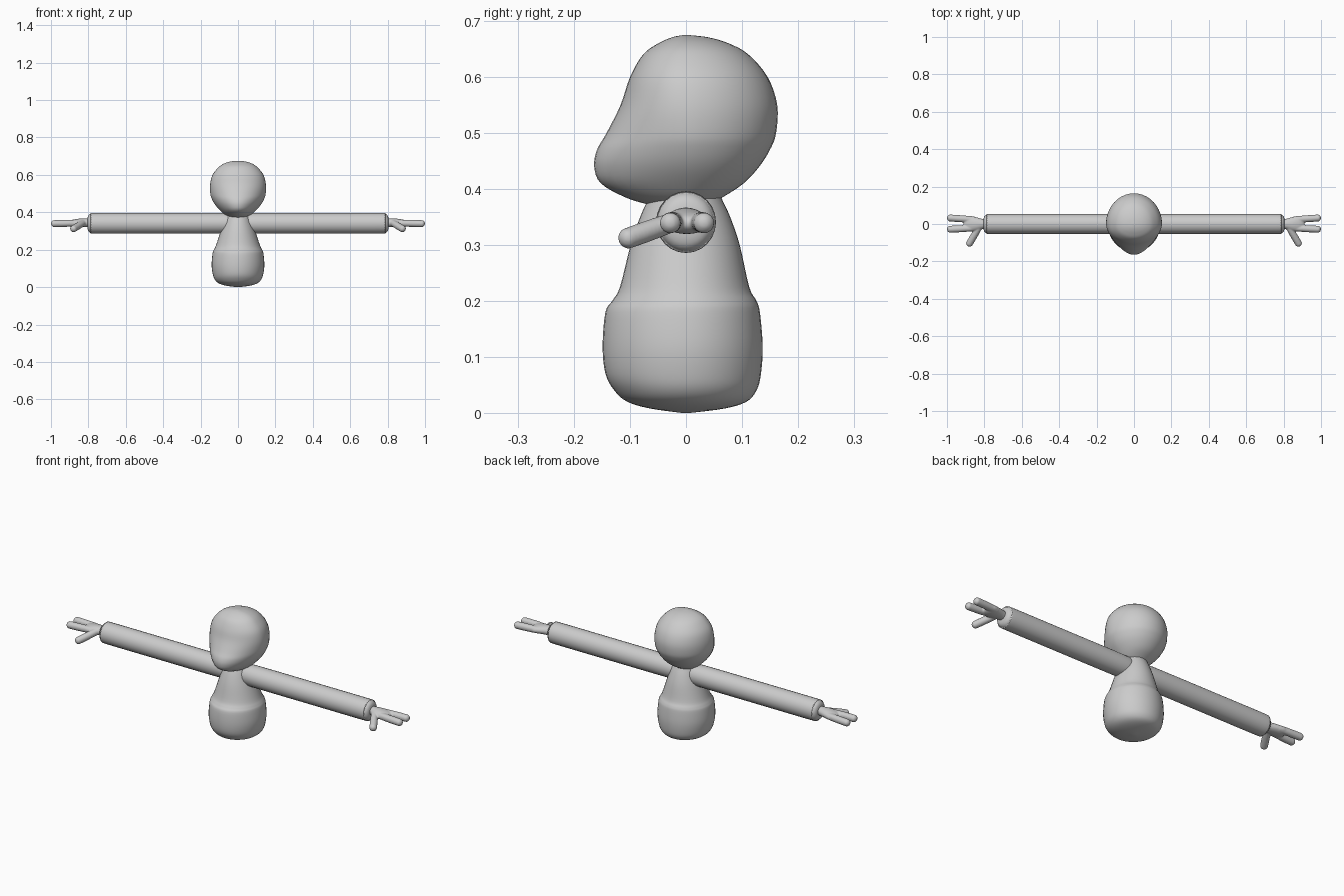
import bpy, bmesh, math
from mathutils import Vector

if "Cube" in bpy.data.objects:
    bpy.data.objects.remove(bpy.data.objects["Cube"])

SEG = 40


def loft(name, rings):
    """Skin a list of closed rings into a smooth capped mesh."""
    bm = bmesh.new()
    rows = [[bm.verts.new(p) for p in ring] for ring in rings]
    n = len(rows[0])
    for a, b in zip(rows, rows[1:]):
        for i in range(n):
            j = (i + 1) % n
            bm.faces.new((a[i], a[j], b[j], b[i]))
    bm.faces.new(rows[0][::-1])
    bm.faces.new(rows[-1])
    bmesh.ops.recalc_face_normals(bm, faces=bm.faces)
    for f in bm.faces:
        f.smooth = True
    me = bpy.data.meshes.new(name)
    bm.to_mesh(me)
    bm.free()
    ob = bpy.data.objects.new(name, me)
    bpy.context.collection.objects.link(ob)
    return ob


def refine(rows, steps=4):
    """Catmull-Rom interpolation through section rows."""
    out = []
    for i in range(len(rows) - 1):
        p = [rows[max(i - 1, 0)], rows[i], rows[i + 1], rows[min(i + 2, len(rows) - 1)]]
        for k in range(steps):
            t = k / steps
            out.append([0.5 * (2 * b + (c - a) * t + (2 * a - 5 * b + 4 * c - d) * t * t
                               + (3 * b - a - 3 * c + d) * t ** 3) for a, b, c, d in zip(*p)])
    return out + [rows[-1]]


def upright(name, rows):
    """Rows: z, front depth, back depth, half width, front pinch."""
    rings = []
    for z, yf, yb, hx, pinch in refine(rows):
        ring = []
        for i in range(SEG):
            t = 2 * math.pi * i / SEG
            s, c = math.sin(t), math.cos(t)
            front = max(0, -s)
            ring.append((hx * c * (1 - pinch * front), s * (yb if s > 0 else yf), z))
        rings.append(ring)
    return loft(name, rings)


def tube(name, rows):
    """Rows: x, y, z, horizontal radius, vertical radius; rings follow the path."""
    rows = refine(rows)
    pts = [Vector(r[:3]) for r in rows]
    d = (pts[-1] - pts[0]).normalized()
    side = Vector((0, 0, 1)).cross(d).normalized()
    up = d.cross(side)
    return loft(name, [[p + side * r[3] * math.cos(2 * math.pi * i / 24)
                        + up * r[4] * math.sin(2 * math.pi * i / 24) for i in range(24)]
                       for p, r in zip(pts, rows)])


def mirror_x(ob):
    m = ob.modifiers.new("mirror", 'MIRROR')
    m.use_axis = (True, False, False)
    m.use_mirror_merge = False


def finger(name, start, end, r):
    """Rounded digit from start to tip."""
    a, b = Vector(start), Vector(end)
    length = (b - a).length
    rows = []
    for u, s in ((0, .9), (.4, 1), (1 - r / length, 1), (1 - .5 * r / length, .87),
                 (1 - .15 * r / length, .53), (1, .05)):
        rows.append([*a.lerp(b, u), r * s, r * s])
    return tube(name, rows)


# Body: wide rounded base with a soft step, tapering to the neck
upright("body", [
    (0.0, .008, .008, .008, 0), (.008, .065, .07, .065, 0), (.02, .105, .108, .102, 0),
    (.04, .128, .126, .124, 0), (.07, .144, .134, .135, 0), (.12, .149, .137, .141, 0),
    (.18, .144, .132, .136, 0), (.20, .132, .126, .129, 0), (.225, .118, .113, .117, 0),
    (.30, .099, .096, .092, 0), (.35, .082, .079, .074, 0), (.385, .066, .063, .062, 0),
    (.41, .055, .055, .055, 0)])

# Head: round cranium with a blunt muzzle low on the front
upright("head", [
    (.368, .03, .02, .012, 0), (.372, .065, .04, .04, .05), (.385, .108, .065, .068, .08),
    (.41, .152, .103, .096, .12), (.44, .164, .131, .122, .15), (.47, .159, .15, .139, .15),
    (.50, .142, .161, .148, .12), (.55, .117, .163, .149, .04), (.60, .100, .146, .136, 0),
    (.64, .077, .112, .105, 0), (.66, .050, .077, .076, 0), (.671, .025, .04, .042, 0),
    (.675, .006, .006, .006, 0)])

# Sleeves: long straight rolls with rounded ends
sleeve = tube("sleeve", [[x, 0, .341, r, r * 1.03] for x, r in (
    (.03, .02), (.033, .036), (.045, .048), (.07, .0525), (.2, .0535), (.5, .0535), (.76, .0535),
    (.785, .051), (.798, .043), (.804, .03), (.806, .012))])
mirror_x(sleeve)

# Hands: flat palm, two fingers and a thumb fused together
parts = [
    tube("palm", [[.785, 0, .343, .024, .022], [.81, 0, .344, .027, .023],
                  [.85, 0, .343, .038, .023], [.885, .002, .34, .043, .020],
                  [.905, .002, .339, .034, .013], [.912, .002, .339, .012, .005]]),
    finger("finger", (.86, .024, .342), (1.0, .033, .339), .0185),
    finger("finger", (.86, -.022, .342), (1.0, -.029, .339), .0185),
    finger("thumb", (.825, -.012, .345), (.888, -.118, .307), .0185)]
bpy.ops.object.select_all(action='DESELECT')
for p in parts:
    p.select_set(True)
bpy.context.view_layer.objects.active = parts[0]
bpy.ops.object.join()
hand = bpy.context.view_layer.objects.active
hand.name = "hand"
rm = hand.modifiers.new("fuse", 'REMESH')
rm.mode = 'VOXEL'
rm.voxel_size = .0035
rm.use_smooth_shade = True
sm = hand.modifiers.new("soften", 'SMOOTH')
sm.factor = .5
sm.iterations = 4
mirror_x(hand)
